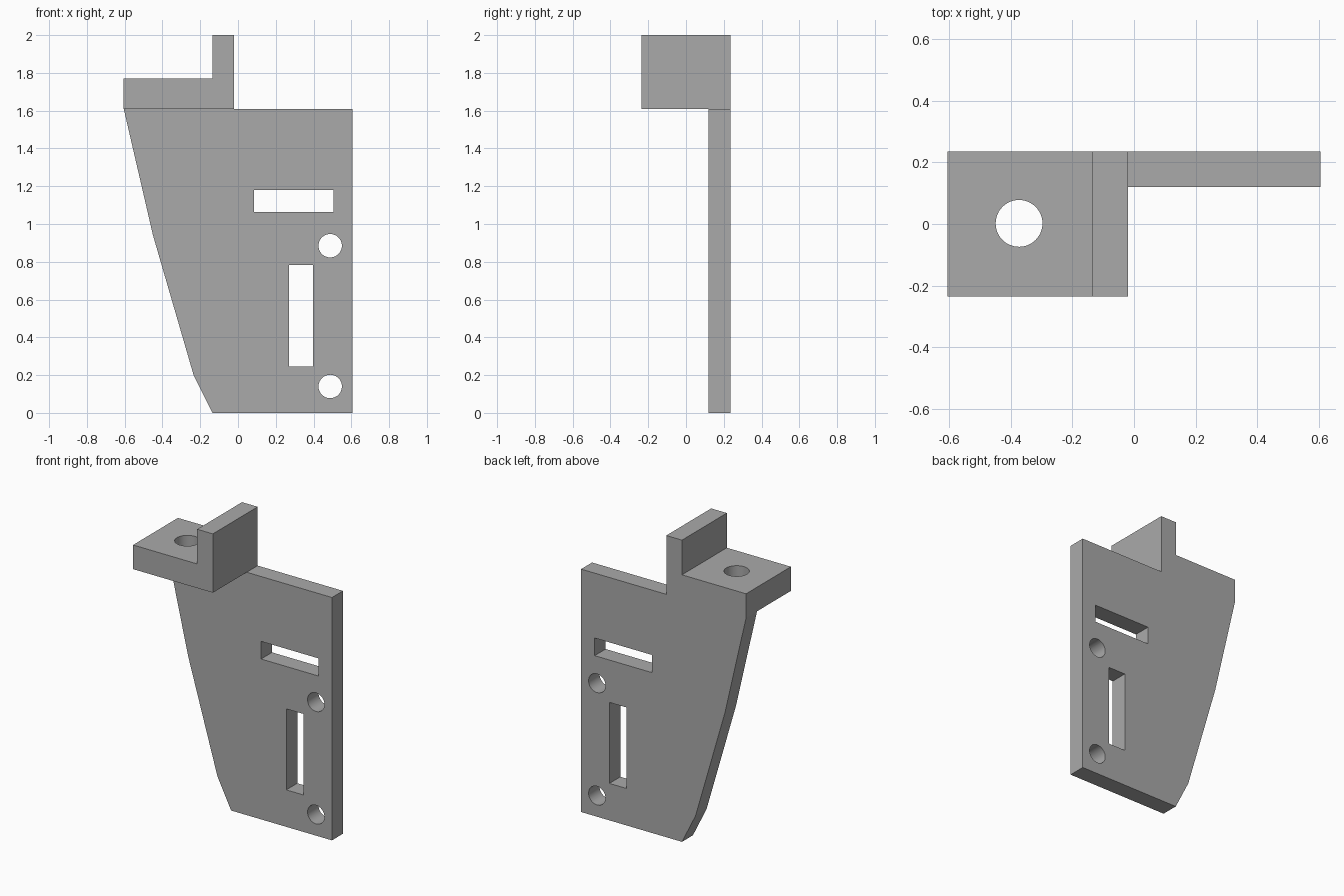
import bpy, bmesh, math
from mathutils import Vector

default = bpy.data.objects.get("Cube")
if default:
    bpy.data.objects.remove(default, do_unlink=True)

BACK, PLATE_FRONT, SHELF_FRONT = 0.235, 0.12, -0.235

grey = bpy.data.materials.new("plain grey")
grey.use_nodes = True
colour = (0.4, 0.4, 0.4, 1)
grey.diffuse_color = colour
grey.node_tree.nodes["Principled BSDF"].inputs["Base Color"].default_value = colour


def add_object(name, bm):
    bmesh.ops.recalc_face_normals(bm, faces=bm.faces)
    mesh = bpy.data.meshes.new(name)
    bm.to_mesh(mesh)
    bm.free()
    mesh.materials.append(grey)
    obj = bpy.data.objects.new(name, mesh)
    bpy.context.collection.objects.link(obj)
    return obj


def extrude(bm, faces, depth):
    """Pull faces forward and return the new front faces in the same order."""
    centres = [f.calc_center_median() for f in faces]
    geom = bmesh.ops.extrude_face_region(bm, geom=faces)["geom"]
    fronts = [g for g in geom if isinstance(g, bmesh.types.BMFace)]
    fronts = [min(fronts, key=lambda f: (f.calc_center_median() - c).length) for c in centres]
    verts = [g for g in geom if isinstance(g, bmesh.types.BMVert)]
    bmesh.ops.translate(bm, verts=verts, vec=(0, -depth, 0))
    return fronts


# Bracket: plate outline with an L-shaped shelf and upright on its top edge
bm = bmesh.new()
lower = [(-0.135, 0), (0.605, 0), (0.605, 1.61), (-0.02, 1.61),
         (-0.605, 1.61), (-0.45, 0.94), (-0.235, 0.2)]
upper = [(-0.02, 2), (-0.135, 2), (-0.135, 1.77), (-0.605, 1.77)]
low = [bm.verts.new((x, BACK, z)) for x, z in lower]
up = [bm.verts.new((x, BACK, z)) for x, z in upper]
faces = [bm.faces.new(low), bm.faces.new([low[4], low[3]] + up)]
fronts = extrude(bm, faces, BACK - PLATE_FRONT)
extrude(bm, [fronts[1]], PLATE_FRONT - SHELF_FRONT)
bracket = add_object("bracket", bm)


# Cutters for the slots and bolt holes
def slot(name, x0, x1, z0, z1):
    bm = bmesh.new()
    bmesh.ops.create_cube(bm, size=1)
    bmesh.ops.scale(bm, verts=bm.verts, vec=(x1 - x0, 0.4, z1 - z0))
    centre = Vector(((x0 + x1) / 2, BACK, (z0 + z1) / 2))
    bmesh.ops.translate(bm, verts=bm.verts, vec=centre)
    return add_object(name, bm)


def hole(name, centre, radius, tilt):
    bm = bmesh.new()
    bmesh.ops.create_cone(bm, cap_ends=True, segments=48, radius1=radius,
                          radius2=radius, depth=0.4)
    obj = add_object(name, bm)
    obj.location = centre
    obj.rotation_euler.x = tilt
    return obj


cutters = [
    slot("wide_slot_cutter", 0.085, 0.505, 1.063, 1.18),
    slot("tall_slot_cutter", 0.27, 0.397, 0.245, 0.782),
    hole("upper_hole_cutter", (0.488, BACK, 0.885), 0.062, math.pi / 2),
    hole("lower_hole_cutter", (0.488, BACK, 0.14), 0.062, math.pi / 2),
    hole("shelf_hole_cutter", (-0.373, 0.002, 1.69), 0.076, 0),
]
for cutter in cutters:
    cutter.hide_render = True
    cut = bracket.modifiers.new(cutter.name, "BOOLEAN")
    cut.operation = "DIFFERENCE"
    cut.solver = "EXACT"
    cut.object = cutter

# Bake the cuts, then drop the cutters
bpy.context.view_layer.update()
graph = bpy.context.evaluated_depsgraph_get()
baked = bpy.data.meshes.new_from_object(bracket.evaluated_get(graph))
bracket.modifiers.clear()
bracket.data = baked
for cutter in cutters:
    bpy.data.objects.remove(cutter, do_unlink=True)

# Smooth hole walls, sharp edges elsewhere
bpy.ops.object.select_all(action="DESELECT")
bracket.select_set(True)
bpy.context.view_layer.objects.active = bracket
bpy.ops.object.shade_smooth_by_angle(angle=math.radians(10))
